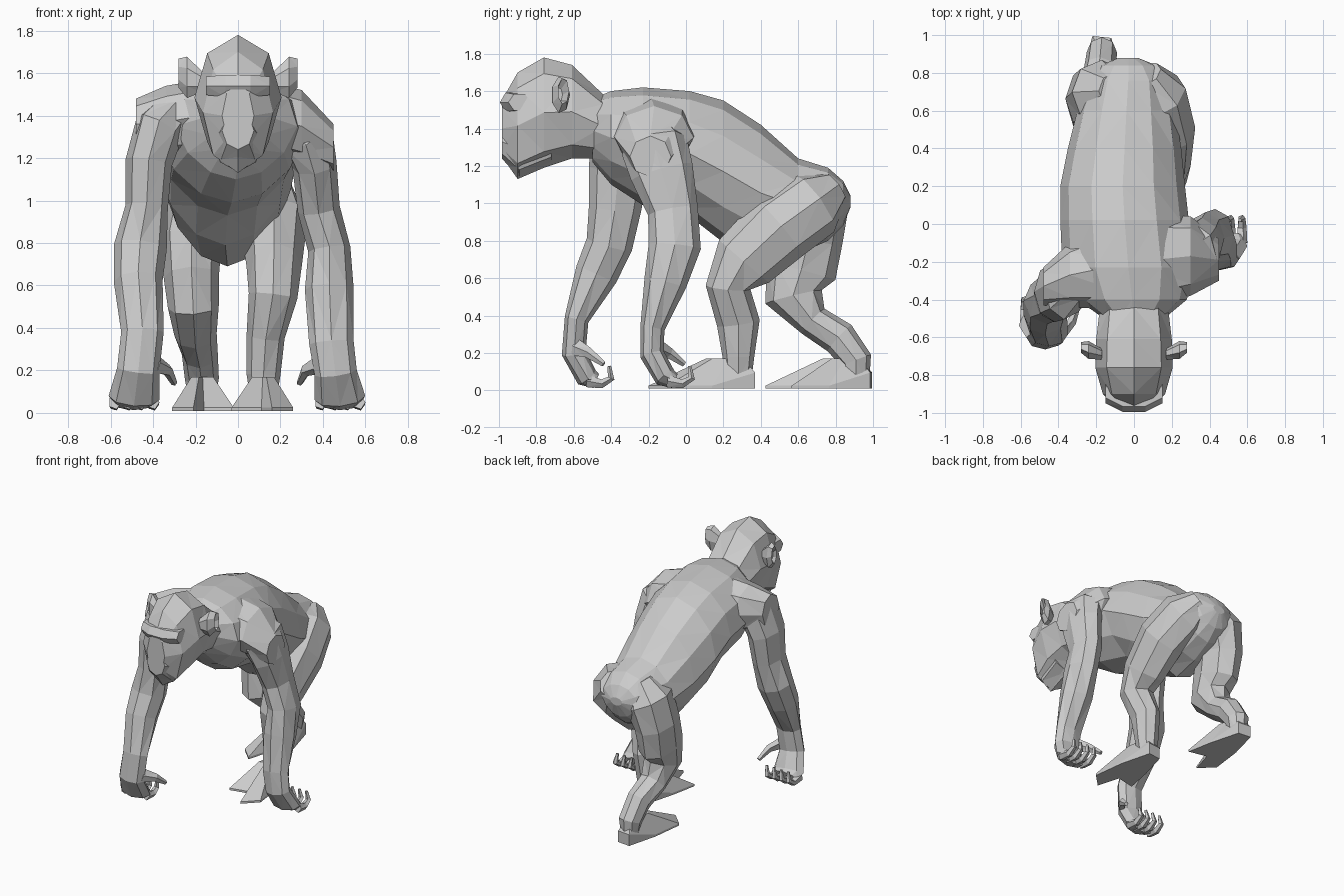
import bpy, bmesh
from math import cos, sin, tau
from mathutils import Vector

X, Y, Z = Vector((1, 0, 0)), Vector((0, 1, 0)), Vector((0, 0, 1))


def finish(name, bm):
    """Faceted, triangulated mesh object."""
    bmesh.ops.recalc_face_normals(bm, faces=bm.faces)
    bmesh.ops.triangulate(bm, faces=bm.faces)
    me = bpy.data.meshes.new(name)
    bm.to_mesh(me)
    bm.free()
    ob = bpy.data.objects.new(name, me)
    bpy.context.collection.objects.link(ob)
    return ob


def loft(name, stations, n=8, plane=None, pinch=0):
    """Skin oval rings (x, y, z, radius_u, radius_v) along a path; pinch narrows the underside."""
    bm = bmesh.new()
    rings = []
    pts = [Vector(s[:3]) for s in stations]
    for i, s in enumerate(stations):
        if plane:
            u, v = plane
        else:
            t = (pts[min(i + 1, len(pts) - 1)] - pts[max(i - 1, 0)]).normalized()
            u = (X - t * X.dot(t)).normalized()
            v = t.cross(u)
        ring = []
        for k in range(n):
            c, d = cos(tau * k / n), sin(tau * k / n)
            ring.append(bm.verts.new(pts[i] + u * s[3] * c * (1 + pinch * min(d, 0)) + v * s[4] * d))
        rings.append(ring)
    for a, b in zip(rings, rings[1:]):
        for k in range(n):
            bm.faces.new((a[k], a[(k + 1) % n], b[(k + 1) % n], b[k]))
    bm.faces.new(rings[0])
    bm.faces.new(rings[-1])
    return finish(name, bm)


def fuse(base, parts):
    """Weld overlapping parts into one skin."""
    for p in parts:
        m = base.modifiers.new("union", "BOOLEAN")
        m.operation, m.solver, m.object = "UNION", "EXACT", p
    me = bpy.data.meshes.new_from_object(base.evaluated_get(bpy.context.evaluated_depsgraph_get()))
    base.modifiers.clear()
    base.data = me
    for p in parts:
        bpy.data.objects.remove(p)


# Torso: y, centre x, half width, top, bottom
torso = [(-.5, 0, .16, 1.56, 1.22), (-.4, -.01, .29, 1.6, 1.1), (-.23, -.03, .35, 1.62, .99),
         (.02, -.05, .34, 1.6, .93), (.2, -.06, .33, 1.55, .79), (.4, -.05, .3, 1.42, .69),
         (.6, -.04, .26, 1.24, .73), (.76, -.03, .22, 1.19, .80), (.84, -.03, .15, 1.12, .88),
         (.88, -.03, .05, 1.04, .98)]
body = loft("body", [(cx, y, (t + b) / 2, w, (t - b) / 2) for y, cx, w, t, b in torso], 12, (X, Z), .2)

# Shoulder yoke across the back, right shoulder forward
yoke = loft("shoulders", [(-.48, -.33, 1.36, .1, .12), (-.34, -.27, 1.37, .17, .17), (0, -.2, 1.43, .26, .17),
                          (.3, -.17, 1.35, .21, .17), (.45, -.19, 1.25, .11, .11)], 8, (Y, Z))

# Head: one long skull tapering to the chin, with a brow ridge and a blunt muzzle
skull = loft("skull_and_neck", [(0, -.985, 1.4, .075, .15), (0, -.9, 1.415, .165, .285), (0, -.76, 1.485, .205, .295),
                                (0, -.61, 1.49, .2, .25), (0, -.44, 1.41, .18, .17), (0, -.3, 1.36, .26, .2)],
             8, (X, Z))
brow = loft("brow_ridge", [(-.15, -.89, 1.54, .06, .05), (-.06, -.935, 1.54, .06, .06),
                           (.06, -.935, 1.54, .06, .06), (.15, -.89, 1.54, .06, .05)], 6, (Y, Z))
muzzle = loft("muzzle", [(0, -.985, 1.33, .075, .09), (0, -.89, 1.29, .12, .155), (0, -.72, 1.34, .14, .13)],
              8, (X, Z))

# Arms, the left one back and the right one reaching forward
l_arm = loft("left_arm", [(.22, -.2, 1.42, .1, .1), (.32, -.17, 1.31, .135, .18), (.36, -.13, 1.17, .105, .17),
                          (.38, -.07, .96, .1, .135), (.43, -.06, .77, .1, .14), (.43, -.11, .58, .115, .115),
                          (.44, -.18, .33, .105, .065), (.46, -.18, .19, .1, .065), (.48, -.11, .07, .12, .06),
                          (.48, -.06, .05, .1, .04)])
r_arm = loft("right_arm", [(-.28, -.3, 1.44, .1, .1), (-.37, -.34, 1.34, .12, .17), (-.42, -.36, 1.18, .11, .16),
                           (-.43, -.38, .97, .1, .14), (-.46, -.41, .78, .125, .125), (-.47, -.48, .62, .115, .115),
                           (-.45, -.585, .38, .1, .065), (-.47, -.6, .2, .1, .065), (-.49, -.53, .07, .12, .06),
                           (-.49, -.48, .05, .1, .04)])

# Legs, the left one forward and the right one pushing off behind
l_leg = loft("left_leg", [(.06, .79, 1.08, .09, .1), (.12, .68, 1.0, .16, .19), (.17, .5, .87, .155, .195),
                          (.17, .31, .69, .13, .175), (.165, .225, .55, .115, .12), (.13, .28, .36, .09, .115),
                          (.12, .28, .18, .08, .085), (.12, .28, .06, .06, .07)])
r_leg = loft("right_leg", [(-.1, .7, 1.12, .1, .1), (-.17, .69, 1.0, .17, .18), (-.22, .66, .82, .145, .18),
                           (-.22, .615, .64, .13, .19), (-.21, .575, .5, .12, .155), (-.2, .68, .37, .1, .09),
                           (-.18, .82, .28, .085, .095), (-.17, .91, .16, .08, .085), (-.17, .91, .05, .06, .07)])

# Feet: flat sole with a spread big toe, rising to the ankle
sole = [(.07, .36), (.17, .37), (.23, .14), (.26, -.1), (.16, -.2), (.11, -.03), (-.03, -.06), (.01, .14)]
feet = []
for s, side, dx, dy in ((1, "left", 0, 0), (-1, "right", -.05, .625)):
    bm = bmesh.new()
    rings = []
    for z, f, lift in ((.01, 1, 0), (.025, 1, .07), (.17, .35, 0)):
        rings.append([bm.verts.new((s * (.12 + (x - .12) * f) + dx, .27 + (y - .27) * f + dy,
                                    z + (lift if y > .3 else 0))) for x, y in sole])
    for a, b in zip(rings, rings[1:]):
        for k in range(8):
            j = (k + 1) % 8
            bm.faces.new((a[k], a[j], b[j], b[k]))
    bm.faces.new(rings[0])
    bm.faces.new(rings[-1])
    feet.append(finish(side + "_foot", bm))

fuse(body, [yoke, skull, brow, muzzle, l_arm, r_arm, l_leg, r_leg] + feet)

# Ears: cupped discs
for s, side in ((1, "left"), (-1, "right")):
    loft(side + "_ear", [(s * .17, -.69, 1.56, .03, .05), (s * .24, -.67, 1.58, .05, .1),
                         (s * .28, -.655, 1.6, .03, .07), (s * .24, -.68, 1.58, .02, .04)], 7, (Y, Z))

# Curled fingers and thumbs
for s, side, ky, hx in ((1, "left", -.1, .48), (-1, "right", -.53, .49)):
    for i in range(4):
        x = s * (hx - .09 + .06 * i)
        loft(f"{side}_finger_{i + 1}", [(x, ky, .05, .03, .035), (x, ky + .08, .035, .026, .025),
                                        (x, ky + .13, .065, .02, .02), (x - s * .01, ky + .12, .13, .01, .01)], 5)
    loft(side + "_thumb", [(s * (hx - .1), ky - .06, .23, .03, .05), (s * (hx - .16), ky + .01, .2, .025, .03),
                           (s * (hx - .19), ky + .09, .14, .015, .015)], 5)
